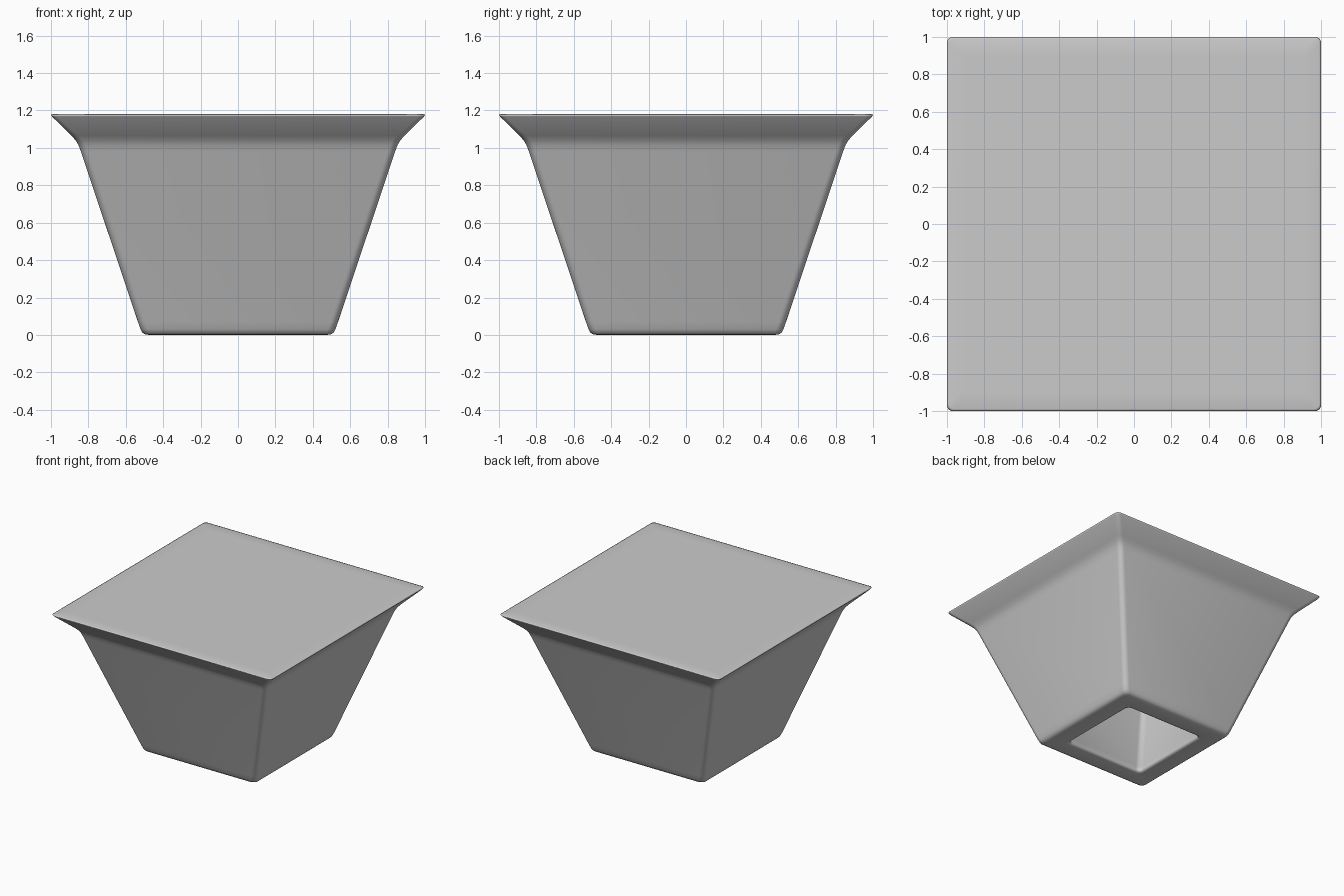
import bpy, bmesh, math

if "Cube" in bpy.data.objects:
    bpy.data.objects.remove(bpy.data.objects["Cube"])

SEG = 5  # segments per rounded corner


def rounded_square(bm, half, z, r):
    """Ring of vertices following a square with rounded corners."""
    ring = []
    for q in range(4):
        a0 = q * math.pi / 2
        cx = (half - r) * (1 if q in (0, 3) else -1)
        cy = (half - r) * (1 if q in (0, 1) else -1)
        for i in range(SEG + 1):
            a = a0 + i / SEG * math.pi / 2
            ring.append(bm.verts.new((cx + r * math.cos(a), cy + r * math.sin(a), z)))
    return ring


# Section from the middle of the top, over the rim, down the outside,
# under the foot and up the inside: (half width, height, corner radius)
profile = [
    (0.50, 1.18, 0.03), (0.90, 1.18, 0.03), (0.99, 1.18, 0.03),
    # flared rim and rounded neck
    (1.00, 1.177, 0.03), (0.995, 1.168, 0.03), (0.89, 1.065, 0.035),
    (0.868, 1.04, 0.04), (0.853, 1.015, 0.04), (0.84, 0.98, 0.04),
    # tapered wall and rounded foot
    (0.535, 0.07, 0.04), (0.521, 0.03, 0.04), (0.511, 0.012, 0.04),
    (0.497, 0.003, 0.04), (0.475, 0.0, 0.04),
    # opening underneath and hollow inside
    (0.37, 0.0, 0.04), (0.355, 0.004, 0.04), (0.35, 0.02, 0.04),
    (0.365, 0.06, 0.04), (0.68, 1.00, 0.04), (0.675, 1.025, 0.04),
    (0.64, 1.03, 0.04),
]

# Tapered square pot with closed top
bm = bmesh.new()
rings = [rounded_square(bm, *p) for p in profile]
n = len(rings[0])
for a, b in zip(rings, rings[1:]):
    for i in range(n):
        j = (i + 1) % n
        bm.faces.new((a[i], b[i], b[j], a[j]))
bm.faces.new(rings[0])
bm.faces.new(rings[-1][::-1])
bmesh.ops.recalc_face_normals(bm, faces=bm.faces)
for f in bm.faces:
    f.smooth = True

mesh = bpy.data.meshes.new("tapered_pot")
bm.to_mesh(mesh)
bm.free()
pot = bpy.data.objects.new("tapered_pot", mesh)
bpy.context.collection.objects.link(pot)
